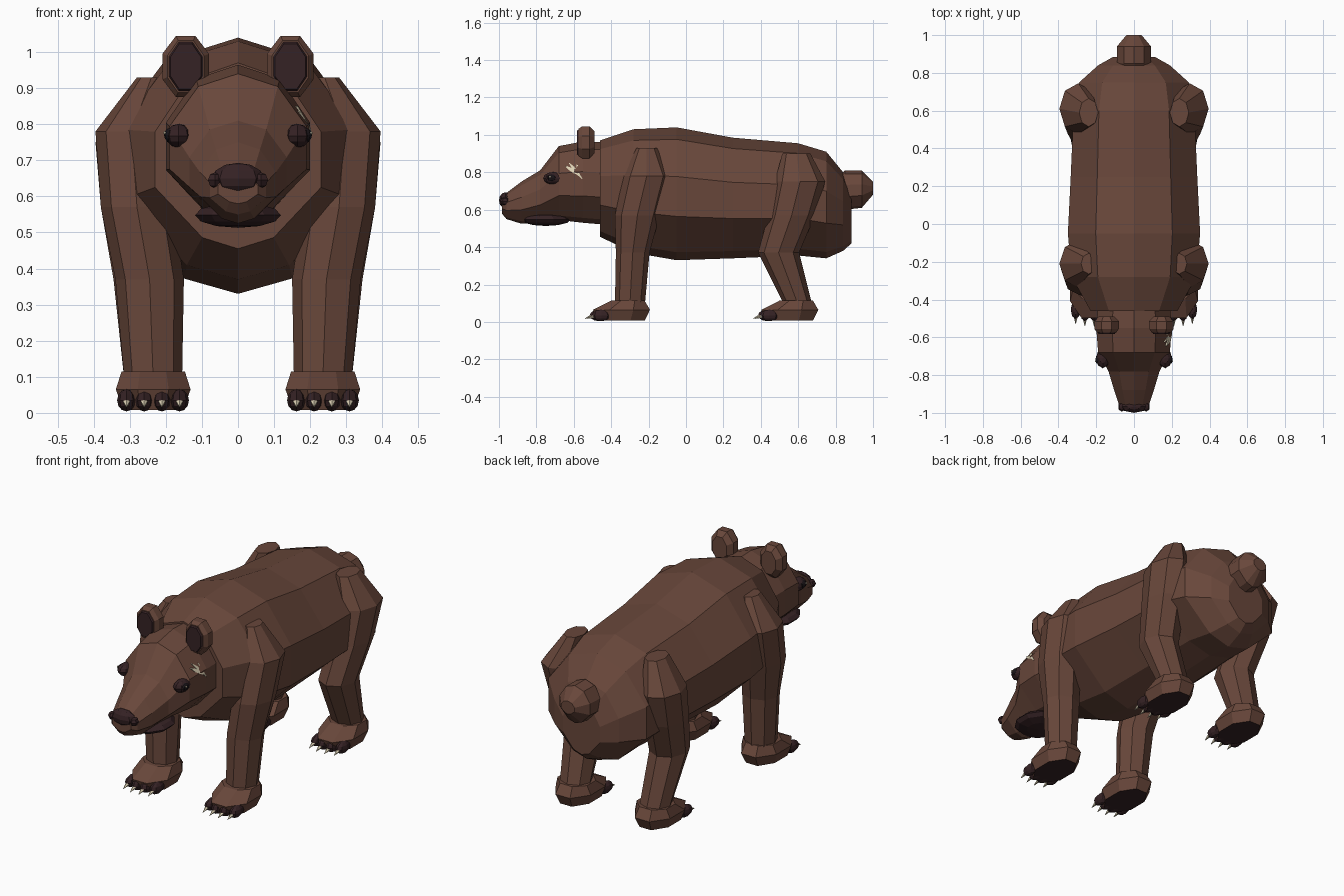
import bpy, bmesh, math
from mathutils import Matrix, Vector, Euler

cube = bpy.data.objects.get("Cube")
if cube:
    bpy.data.objects.remove(cube, do_unlink=True)


def material(name, rgb):
    mat = bpy.data.materials.new(name)
    mat.use_nodes = True
    colour = (*rgb, 1)
    mat.diffuse_color = colour
    mat.node_tree.nodes["Principled BSDF"].inputs["Base Color"].default_value = colour
    return mat


BROWN = material("brown fur", (.14, .063, .043))
DARK = material("dark skin", (.036, .016, .018))
BLACK = material("black pupil", (.01, .007, .009))
CREAM = material("cream claw", (.72, .64, .46))
SIDES = (("left", 1), ("right", -1))


def finish(name, bm, *mats):
    """Turn a bmesh into a flat shaded object."""
    bmesh.ops.recalc_face_normals(bm, faces=bm.faces)
    mesh = bpy.data.meshes.new(name)
    bm.to_mesh(mesh)
    bm.free()
    for mat in mats:
        mesh.materials.append(mat)
    obj = bpy.data.objects.new(name, mesh)
    bpy.context.collection.objects.link(obj)
    return obj


def loft(rings):
    """Skin a list of equal-length rings and cap both ends."""
    bm = bmesh.new()
    loops = [[bm.verts.new(p) for p in ring] for ring in rings]
    for a, b in zip(loops, loops[1:]):
        for i in range(len(a)):
            j = (i + 1) % len(a)
            bm.faces.new((a[i], a[j], b[j], b[i]))
    bm.faces.new(loops[0])
    bm.faces.new(loops[-1])
    return bm


def ball(name, centre, radii, mat, segments=8, rings=6, turn=(0, 0, 0)):
    """Low-poly ellipsoid."""
    bm = bmesh.new()
    bmesh.ops.create_uvsphere(bm, u_segments=segments, v_segments=rings, radius=1)
    rotation = Euler([math.radians(a) for a in turn])
    bm.transform(Matrix.LocRotScale(Vector(centre), rotation, Vector(radii)))
    return finish(name, bm, mat)


# Cross-section shared by torso and head: (share of half width, share of height)
SECTION = ((0, 1), (.58, .91), (1, .63), (1, .33), (.43, .06), (0, 0))


def section(y, width, top, bottom):
    half = [(u * width, y, bottom + v * (top - bottom)) for u, v in SECTION]
    return half + [(-x, y, z) for x, y, z in half[-2:0:-1]]


def octagon(z, x, y, rx, ry, side=1, phase=0):
    angles = [math.pi * (i + phase) / 4 for i in range(8)]
    return [(side * (x + rx * math.cos(a)), y + ry * math.sin(a), z) for a in angles]


# Torso
TORSO = ((-.46, .23, .97, .455), (-.28, .33, 1.03, .37), (-.05, .35, 1.04, .33),
         (.25, .335, .985, .34), (.6, .32, .955, .355), (.75, .29, .91, .34),
         (.84, .19, .8, .38), (.885, .11, .7, .42))
finish("torso", loft([section(*r) for r in TORSO]), BROWN)

# Head and muzzle
HEAD = ((-.43, .19, .96, .52), (-.55, .2, .965, .53), (-.68, .19, .94, .545),
        (-.78, .135, .81, .535), (-.88, .105, .75, .525), (-.96, .078, .69, .55),
        (-.985, .055, .66, .58))
finish("head", loft([section(*r) for r in HEAD]), BROWN)

# Tail
TAIL = ((.8, .07, .77, .62), (.85, .09, .81, .6), (.94, .09, .81, .61), (1, .04, .75, .68))
finish("tail", loft([section(*r) for r in TAIL]), BROWN)

# Mouth and nose
ball("mouth", (0, -.75, .548), (.125, .135, .035), DARK, 10)
ball("nose", (0, -.965, .65), (.072, .035, .043), DARK)

# Legs: height, centre x, centre y, radius x, radius y
LEGS = {
    "front": ((.09, .235, -.3, .08, .08), (.37, .245, -.285, .095, .09),
              (.57, .28, -.26, .1, .12), (.78, .295, -.21, .1, .125),
              (.93, .24, -.21, .04, .055)),
    "hind": ((.09, .235, .6, .08, .075), (.37, .25, .495, .095, .11),
             (.57, .28, .565, .1, .125), (.75, .295, .61, .1, .135),
             (.9, .24, .59, .05, .075)),
}
# Paw rings relative to the ankle
PAW = ((.008, .235, -.05, .09, .14), (.065, .235, -.045, .112, .165),
       (.115, .235, -.01, .095, .095))

for side_name, s in SIDES:
    for leg_name, rings in LEGS.items():
        label = f"{leg_name}_{side_name}"
        finish(f"{label}_leg", loft([octagon(*r, s) for r in rings]), BROWN)

        # Paw with a dark sole
        ankle = rings[0][2]
        paw_rings = [octagon(z, x, ankle + y, rx, ry, s, .5) for z, x, y, rx, ry in PAW]
        paw = finish(f"{label}_paw", loft(paw_rings), BROWN, DARK)
        for face in paw.data.polygons:
            face.material_index = int(face.normal.z < -.9)

        # Toes and claws
        for i in range(4):
            x = s * (.162 + i * .049)
            y = ankle - .165 + .012 * (i in (0, 3))
            ball(f"{label}_toe_{i + 1}", (x, y, .035), (.026, .05, .031), DARK)
            bm = bmesh.new()
            bmesh.ops.create_cone(bm, cap_ends=True, segments=5, radius1=.012,
                                  radius2=.001, depth=.045)
            bm.transform(Matrix.Translation((x, y - .055, .025))
                         @ Matrix.Rotation(math.radians(110), 4, "X"))
            finish(f"{label}_claw_{i + 1}", bm, CREAM)

    # Ear: lofted octagons standing upright, with a dark inner plate
    def ear_ring(y, rx, rz):
        return [(x, y, z + .96) for x, z, _ in
                [(px, py, pz) for px, py, pz in octagon(0, .145, 0, rx, rz, s, .5)]]

    ear = [ear_ring(-.575, .055, .078), ear_ring(-.555, .07, .092),
           ear_ring(-.515, .07, .092), ear_ring(-.49, .045, .065)]
    finish(f"{side_name}_ear", loft(ear), BROWN)
    inner = [ear_ring(-.583, .046, .068), ear_ring(-.575, .05, .073)]
    finish(f"{side_name}_inner_ear", loft(inner), DARK)

    # Eye, pupil and glint
    ball(f"{side_name}_eye", (s * .165, -.71, .768), (.036, .054, .033), DARK)
    ball(f"{side_name}_pupil", (s * .187, -.718, .77), (.018, .026, .02), BLACK)
    ball(f"{side_name}_eye_glint", (s * .203, -.727, .776), (.004, .005, .005), CREAM, 6, 4)

    # Nostril
    ball(f"{side_name}_nostril", (s * .064, -.968, .645), (.022, .026, .022), DARK, 6, 4)


# Scar: thin tapered slashes lying on the left cheek
def cheek(y, z, lift):
    return (.193 - max(0, z - .79) * .6 + lift, y, z)


SLASHES = ((-.645, .835, -.575, .785), (-.625, .85, -.555, .765), (-.585, .84, -.56, .8))
for i, (y1, z1, y2, z2) in enumerate(SLASHES):
    rings = []
    for t, w in ((0, .001), (.3, .006), (.7, .005), (1, .001)):
        y, z = y1 + t * (y2 - y1), z1 + t * (z2 - z1)
        rings.append([cheek(y - w, z - w, 0), cheek(y + w, z + w, 0),
                      cheek(y + w, z + w, .009), cheek(y - w, z - w, .009)])
    finish(f"scar_{i + 1}", loft(rings), CREAM)
